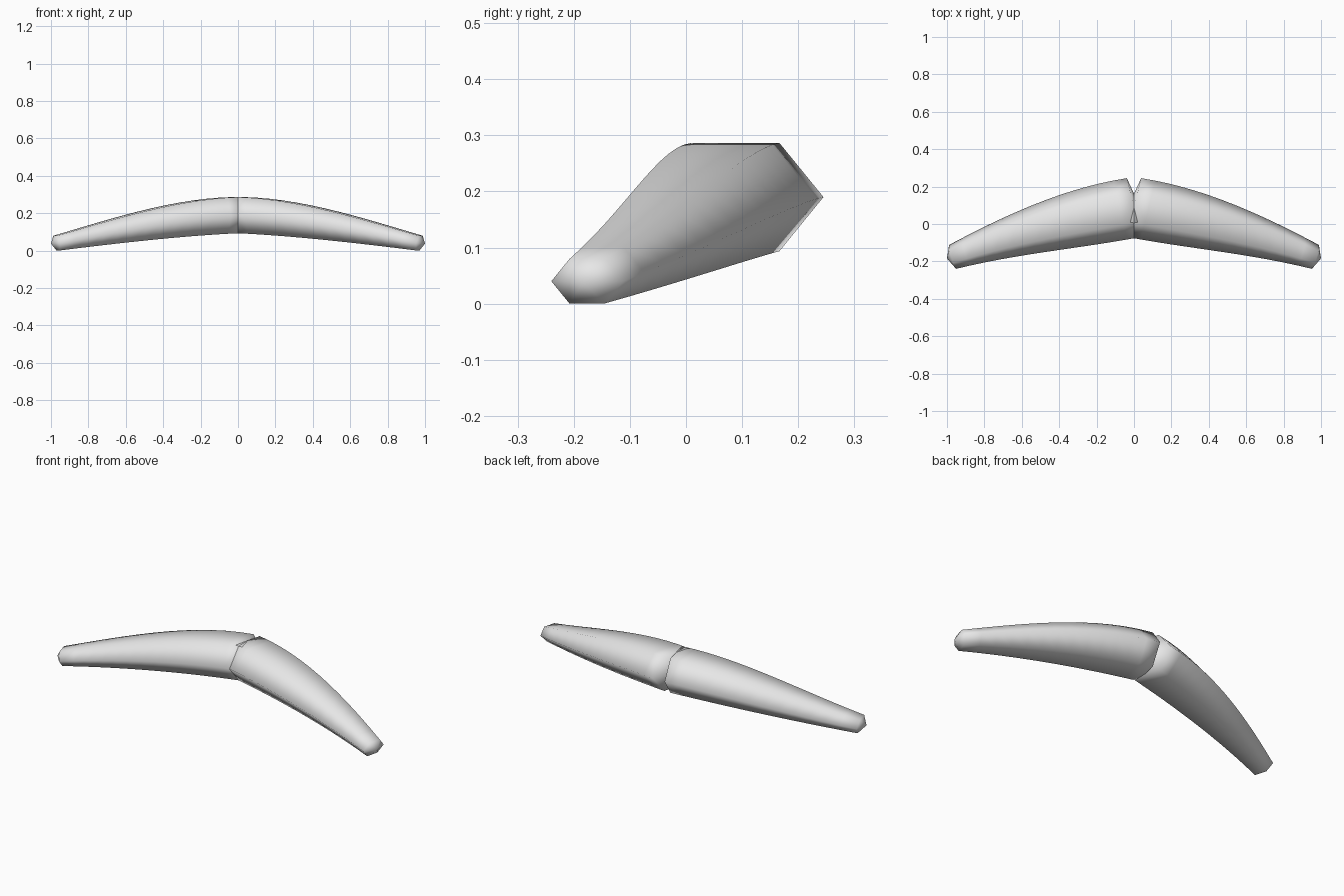
import bpy, bmesh
from math import cos, sin, tau
from mathutils import Vector
from mathutils.geometry import interpolate_bezier

cube = bpy.data.objects.get("Cube")
if cube:
    bpy.data.objects.remove(cube, do_unlink=True)

grey = bpy.data.materials.new("light_grey")
grey.use_nodes = True
color = (0.8, 0.8, 0.8, 1)
grey.diffuse_color = color
grey.node_tree.nodes["Principled BSDF"].inputs["Base Color"].default_value = color

RINGS, SIDES = 14, 6
HEIGHT = 0.71   # height against width of the cross-section

# Centreline of one half, and its half width along the length
path = interpolate_bezier(Vector((0, 0.088, 0.19)), Vector((0.32, 0.033, 0.18)),
                          Vector((0.65, -0.052, 0.106)), Vector((0.97, -0.176, 0.04)), RINGS)
widths = interpolate_bezier(Vector((0.157, 0)), Vector((0.163, 0)),
                            Vector((0.105, 0)), Vector((0.064, 0)), RINGS)


def half(name, side):
    """One tapered six-sided half with a shallow point closing each end."""
    bm = bmesh.new()

    def vert(p):
        return bm.verts.new((p.x * side, p.y, p.z))

    rings = []
    for i, (centre, width) in enumerate(zip(path, widths)):
        t = i / (RINGS - 1)
        across = Vector((0.24 + 0.05 * t, 1, 0)) * width.x
        up = Vector((0.2 * t, 0, 1)) * width.x * HEIGHT
        rings.append([vert(centre + across * cos(tau * k / SIDES) + up * sin(tau * k / SIDES))
                      for k in range(SIDES)])
    for a, b in zip(rings, rings[1:]):
        for k in range(SIDES):
            n = (k + 1) % SIDES
            bm.faces.new((a[k], a[n], b[n], b[k]))
    # Pointed end caps
    for ring, tip in ((rings[0], path[0] + Vector((-0.03, 0.007, 0))),
                      (rings[-1], path[-1] + Vector((0.03, -0.008, -0.002)))):
        apex = vert(tip)
        for k in range(SIDES):
            bm.faces.new((ring[k], ring[(k + 1) % SIDES], apex))
    bmesh.ops.recalc_face_normals(bm, faces=bm.faces)
    for face in bm.faces:
        face.smooth = True
    mesh = bpy.data.meshes.new(name)
    bm.to_mesh(mesh)
    bm.free()
    mesh.materials.append(grey)
    bpy.context.collection.objects.link(bpy.data.objects.new(name, mesh))


half("left_half", 1)
half("right_half", -1)
